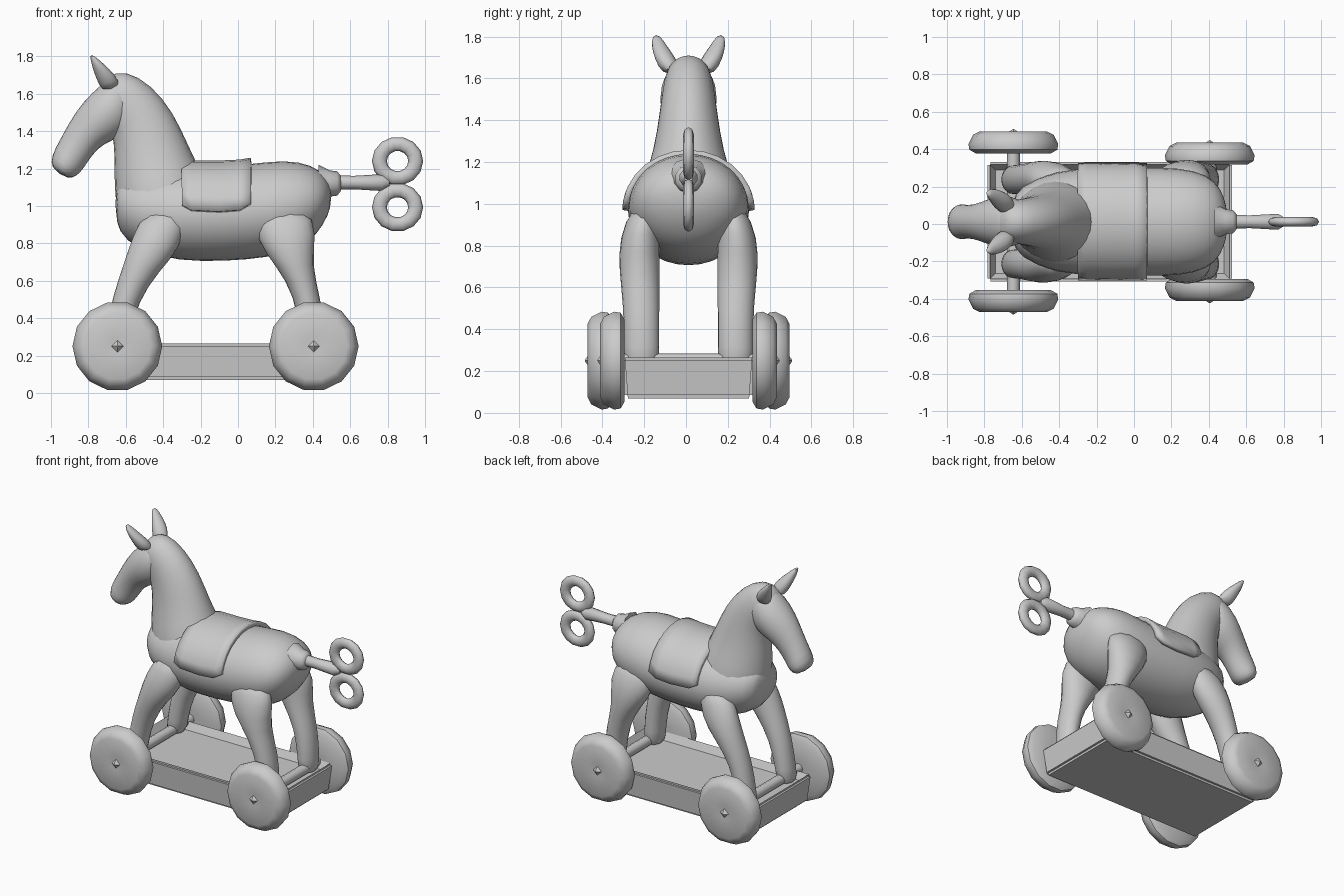
import bpy, bmesh, math
from mathutils import Vector, Matrix

if "Cube" in bpy.data.objects:
    bpy.data.objects.remove(bpy.data.objects["Cube"])

grey = bpy.data.materials.new("plain grey")
grey.use_nodes = True
grey.diffuse_color = (0.6, 0.6, 0.6, 1)
grey.node_tree.nodes["Principled BSDF"].inputs["Base Color"].default_value = grey.diffuse_color

MID = 0.012  # toy's centre line in y


def finish(name, bm, angle=60, subdiv=0):
    bmesh.ops.recalc_face_normals(bm, faces=bm.faces)
    mesh = bpy.data.meshes.new(name)
    bm.to_mesh(mesh)
    bm.free()
    mesh.materials.append(grey)
    ob = bpy.data.objects.new(name, mesh)
    bpy.context.collection.objects.link(ob)
    if subdiv:
        ob.modifiers.new("Smooth", 'SUBSURF').levels = subdiv
        ob.modifiers["Smooth"].render_levels = subdiv
    bpy.ops.object.select_all(action='DESELECT')
    ob.select_set(True)
    bpy.context.view_layer.objects.active = ob
    bpy.ops.object.shade_smooth_by_angle(angle=math.radians(angle))
    return ob


def loft(name, rows, side=0, sides=12, subdiv=1):
    """Skin of oval rings; row = (x1, z1, x2, z2, half width, y offset)."""
    bm = bmesh.new()
    rings = []
    for x1, z1, x2, z2, w, *off in rows:
        a, b = Vector((x1, 0, z1)), Vector((x2, 0, z2))
        c, h = (a + b) / 2, (b - a) / 2 * 1.02
        c.y = MID + side * (off[0] if off else 0)
        ring = []
        for i in range(sides):
            t = math.tau * i / sides
            p = c + h * math.cos(t) + Vector((0, w * 1.04 * math.sin(t), 0))
            ring.append(bm.verts.new(p))
        rings.append(ring)
    for r, s in zip(rings, rings[1:]):
        for i in range(sides):
            j = (i + 1) % sides
            bm.faces.new((r[i], r[j], s[j], s[i]))
    bm.faces.new(rings[0])
    bm.faces.new(rings[-1])
    return finish(name, bm, 80, subdiv)


def lathe(name, profile, centre, axis, sides=14, angle=50):
    """Spin (radius, height) points about a direction."""
    bm = bmesh.new()
    rot = Vector((0, 0, 1)).rotation_difference(Vector(axis)).to_matrix()
    rings = []
    for r, h in profile:
        rings.append([bm.verts.new(rot @ Vector((r * math.cos(math.tau * i / sides),
                      r * math.sin(math.tau * i / sides), h)) + Vector(centre))
                      for i in range(sides)])
    for r, s in zip(rings, rings[1:]):
        for i in range(sides):
            j = (i + 1) % sides
            bm.faces.new((r[i], r[j], s[j], s[i]))
    bm.faces.new(rings[0])
    bm.faces.new(rings[-1])
    return finish(name, bm, angle)


# Barrel body, neck and head
loft("body", [
    (-.655, .92, -.66, 1.1, .10), (-.61, .81, -.61, 1.15, .19),
    (-.42, .72, -.42, 1.2, .27), (-.2, .70, -.2, 1.21, .285),
    (.05, .71, .05, 1.22, .285), (.25, .74, .25, 1.25, .285),
    (.38, .8, .4, 1.22, .25), (.46, .9, .47, 1.16, .18), (.5, 1.0, .5, 1.1, .07)], sides=16)
loft("neck", [
    (-.61, .82, -.13, 1.04, .25), (-.665, 1.0, -.19, 1.18, .22),
    (-.665, 1.2, -.26, 1.32, .165), (-.665, 1.35, -.34, 1.5, .14),
    (-.69, 1.42, -.46, 1.65, .125), (-.74, 1.5, -.6, 1.73, .11),
    (-.78, 1.56, -.7, 1.70, .07)])
loft("head", [
    (-.55, 1.46, -.58, 1.68, .1), (-.63, 1.36, -.68, 1.70, .14),
    (-.72, 1.33, -.78, 1.61, .135), (-.78, 1.27, -.87, 1.51, .1),
    (-.83, 1.19, -.95, 1.36, .085), (-.86, 1.16, -1.0, 1.27, .1),
    (-.91, 1.14, -1.0, 1.2, .07)])

# Ears and legs on both sides
for side, tag in ((1, "left"), (-1, "right")):
    # the animal looks toward -x, so tags follow the y side
    tag = "near" if side < 0 else "far"
    loft(tag + "_ear", [
        (-.73, 1.6, -.62, 1.64, .05, .08), (-.765, 1.69, -.65, 1.70, .055, .11),
        (-.785, 1.75, -.71, 1.755, .04, .14), (-.795, 1.815, -.77, 1.805, .018, .155)],
        side, 8)
    loft(tag + "_front_leg", [
        (-.5, .98, -.25, 1.0, .07, .2), (-.57, .84, -.3, .77, .1, .23),
        (-.61, .7, -.42, .65, .095, .235), (-.675, .52, -.53, .49, .08, .225),
        (-.71, .3, -.58, .3, .08, .225), (-.72, .2, -.59, .2, .08, .225)], side, 10)
    loft(tag + "_hind_leg", [
        (.08, 1.0, .38, 1.0, .07, .2), (.09, .81, .43, .86, .1, .235),
        (.2, .68, .395, .68, .1, .235), (.3, .52, .45, .5, .087, .225),
        (.33, .3, .46, .3, .087, .225), (.33, .2, .46, .2, .087, .225)], side, 10)

# Saddle blanket draped over the back
bm = bmesh.new()
grid = []
for x, drop, lift in ((-.3, .15, .0), (-.25, .03, .01), (-.1, 0, .01), (.01, .03, .015), (.07, .16, .025)):
    row = []
    for i in range(13):
        t = drop + (math.pi - 2 * drop) * i / 12
        row.append(bm.verts.new((x, MID + .302 * math.cos(t),
                                 .968 + (.25 + lift) * math.sin(t))))
    grid.append(row)
for r, s in zip(grid, grid[1:]):
    for i in range(12):
        bm.faces.new((r[i], r[i + 1], s[i + 1], s[i]))
blanket = finish("saddle_blanket", bm, 50)
solid = blanket.modifiers.new("Thickness", 'SOLIDIFY')
solid.thickness = .03
solid.offset = 0

# Wheeled tray: tapered slab with a shallow sunken top
bm = bmesh.new()
bmesh.ops.create_cube(bm, size=1)
for v in bm.verts:
    low = v.co.z < 0
    v.co = Vector((-.13 + v.co.x * (1.27 if low else 1.31),
                   MID + v.co.y * (.61 if low else .64), .07 if low else .265))
bmesh.ops.bevel(bm, geom=bm.edges[:], offset=.015, segments=2, affect='EDGES')
top = max(bm.faces, key=lambda f: (round(f.calc_center_median().z, 4), f.calc_area()))
bmesh.ops.inset_region(bm, faces=[top], thickness=.04)
bmesh.ops.translate(bm, verts=top.verts[:], vec=(0, 0, -.05))
finish("tray", bm, 40)

# Wheels with pointed hub pegs, and their axles
wheel_profile = [(.06, .0), (.2, .0), (.235, .02), (.24, .05), (.215, .1), (.18, .118), (.05, .108)]
for end, x, reach in (("front", -.645, .365), ("rear", .405, .305)):
    for side, tag in ((1, "far"), (-1, "near")):
        start = MID + side * reach
        lathe(f"{tag}_{end}_wheel", wheel_profile, (x, start, .25), (0, side, 0))
        lathe(f"{tag}_{end}_hub", [(.035, .1), (.03, .112), (.004, .13)],
              (x, start, .25), (0, side, 0), 4, 20)
    lathe(end + "_axle", [(.035, -reach - .02), (.035, reach + .02)], (x, MID, .25), (0, 1, 0), 8)

# Wind-up key: collar, shaft and two flattened loops
lathe("key_collar", [(.1, .0), (.07, .06), (.065, .1), (.04, .12)], (.43, MID, 1.12), (1, 0, 0), 10)
lathe("key_shaft", [(.04, 0), (.036, .15), (.045, .3), (.02, .34)], (.47, MID, 1.125), (1, 0, 0), 10)
for name, z in (("key_upper_loop", 1.24), ("key_lower_loop", .993)):
    bm = bmesh.new()
    n, m = 14, 8
    ring = []
    for i in range(n):
        a = math.tau * i / n
        ring.append([])
        for j in range(m):
            b = math.tau * j / m
            r = .097 + .04 * math.cos(b)
            ring[-1].append(bm.verts.new((.853 + r * math.cos(a), MID + .026 * math.sin(b),
                                          z + r * .95 * math.sin(a))))
    for i in range(n):
        for j in range(m):
            k, l = (i + 1) % n, (j + 1) % m
            bm.faces.new((ring[i][j], ring[k][j], ring[k][l], ring[i][l]))
    finish(name, bm, 80)
